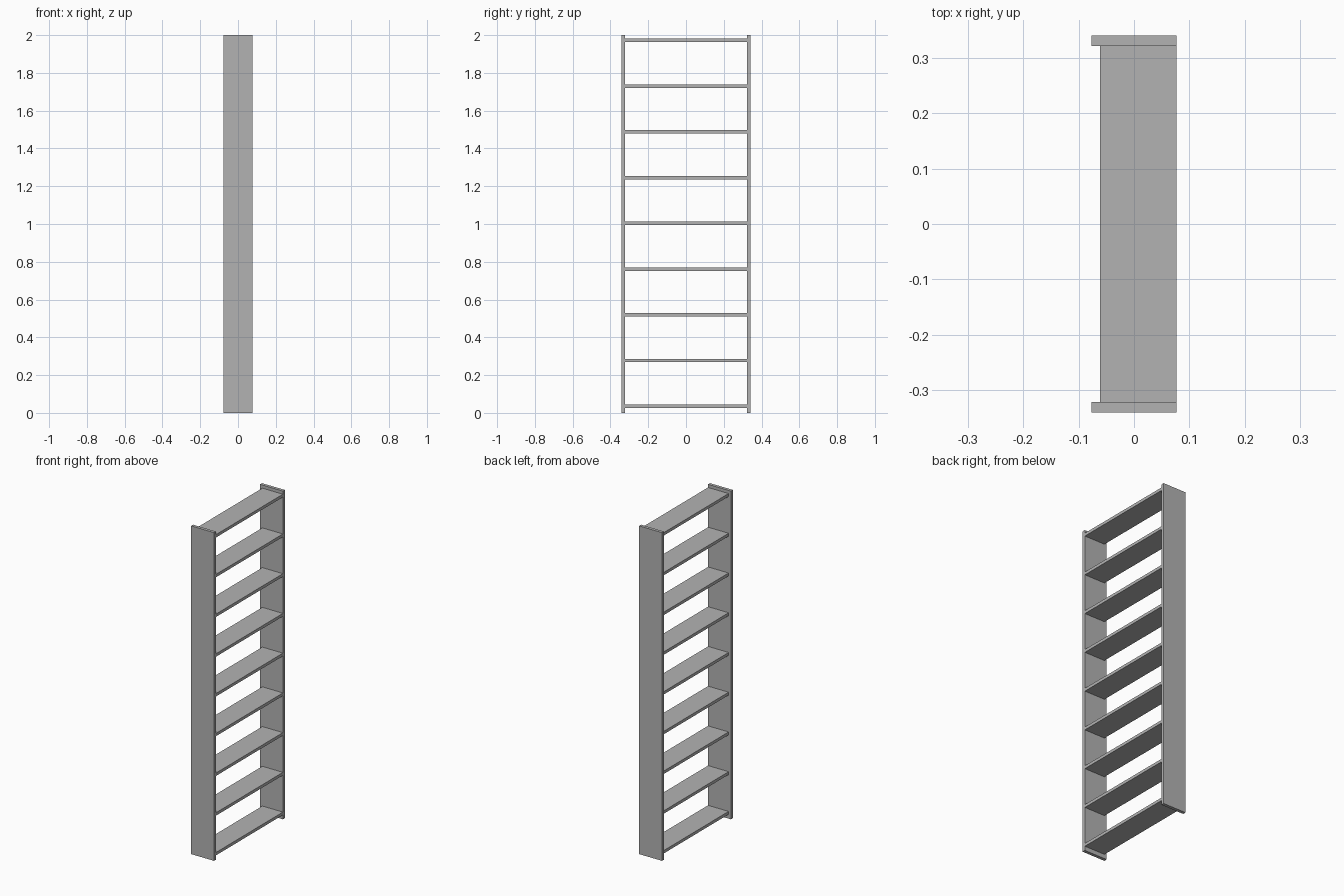
import bpy

cube = bpy.data.objects.get("Cube")
if cube:
    bpy.data.objects.remove(cube, do_unlink=True)

GREY = (0.45, 0.45, 0.45, 1)
mat = bpy.data.materials.new("plain grey")
mat.use_nodes = True
mat.diffuse_color = GREY
mat.node_tree.nodes["Principled BSDF"].inputs["Base Color"].default_value = GREY


def board(name, low, high):
    """Box spanning two opposite corners."""
    centre = [(a + b) / 2 for a, b in zip(low, high)]
    bpy.ops.mesh.primitive_cube_add(size=1, location=centre)
    ob = bpy.context.object
    ob.name = name
    ob.scale = [b - a for a, b in zip(low, high)]
    bpy.ops.object.transform_apply(location=False, rotation=False, scale=True)
    ob.data.materials.append(mat)
    return ob


HALF_DEPTH, HALF_WIDTH, HEIGHT = 0.077, 0.341, 2.0
INNER = 0.322
SHELF_BACK = -0.0615
SHELF_THICK = 0.018
SHELF_COUNT = 9
FIRST, LAST = 0.035, 1.972

# Upright side panels
board("front_side_panel", (-HALF_DEPTH, -HALF_WIDTH, 0), (HALF_DEPTH, -INNER, HEIGHT))
board("back_side_panel", (-HALF_DEPTH, INNER, 0), (HALF_DEPTH, HALF_WIDTH, HEIGHT))

# Evenly spaced shelves, flush with one edge of the panels
step = (LAST - FIRST) / (SHELF_COUNT - 1)
for i in range(SHELF_COUNT):
    z = FIRST + i * step
    board(f"shelf_{i + 1}", (SHELF_BACK, -INNER, z - SHELF_THICK / 2),
          (HALF_DEPTH, INNER, z + SHELF_THICK / 2))
